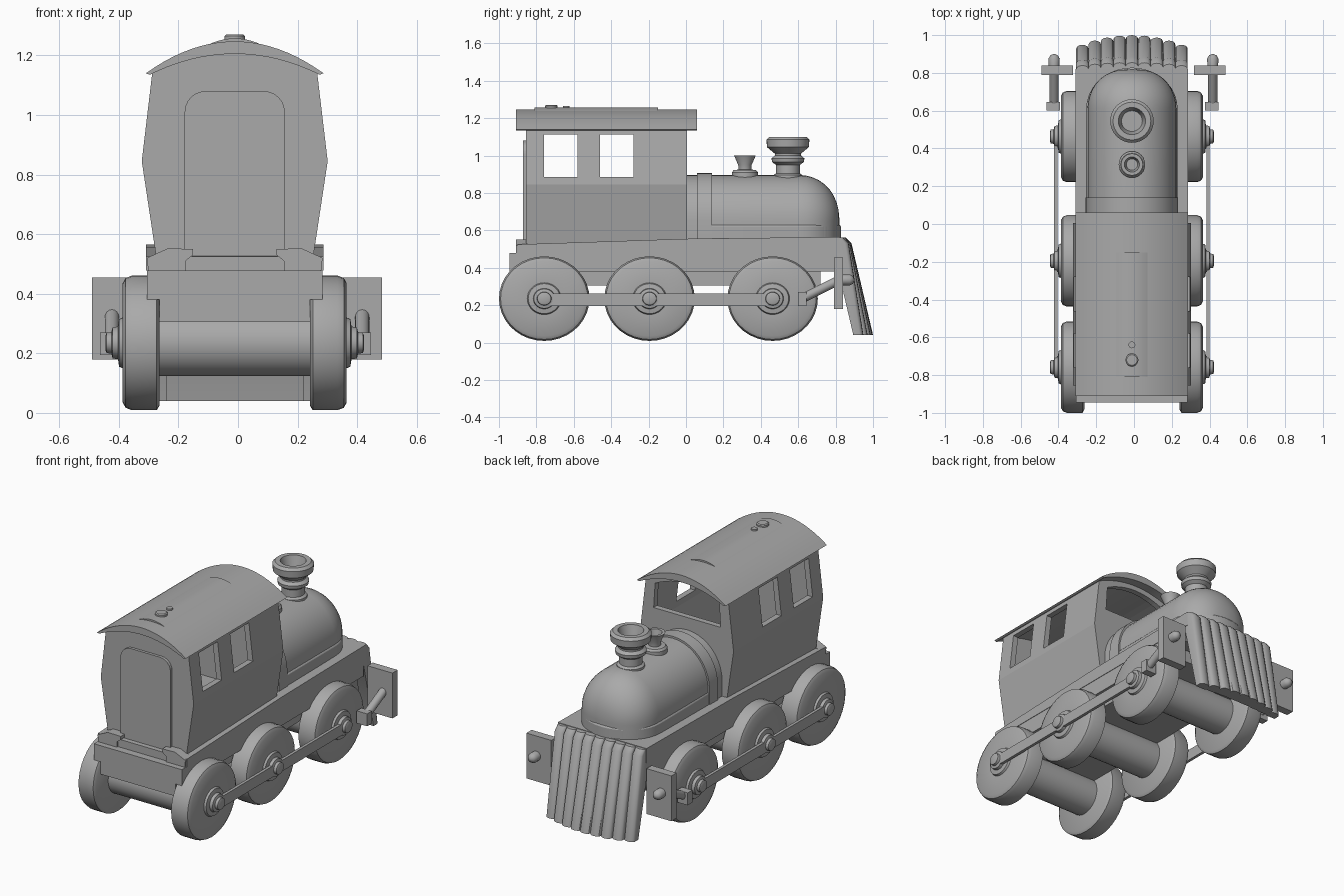
import bpy, bmesh, math
from mathutils import Vector, Matrix

if "Cube" in bpy.data.objects:
    bpy.data.objects.remove(bpy.data.objects["Cube"])

CX = -0.011
grey = bpy.data.materials.new("grey")
grey.diffuse_color = (0.4, 0.4, 0.4, 1)
grey.use_nodes = True
grey.node_tree.nodes["Principled BSDF"].inputs["Base Color"].default_value = grey.diffuse_color


def finish(name, bm, smooth=0, bevel=0):
    bmesh.ops.recalc_face_normals(bm, faces=bm.faces)
    me = bpy.data.meshes.new(name)
    bm.to_mesh(me)
    bm.free()
    me.materials.append(grey)
    ob = bpy.data.objects.new(name, me)
    bpy.context.collection.objects.link(ob)
    bpy.context.view_layer.objects.active = ob
    for o in bpy.context.selected_objects:
        o.select_set(False)
    ob.select_set(True)
    if bevel:
        m = ob.modifiers.new("bevel", 'BEVEL')
        m.width, m.segments, m.limit_method = bevel, 2, 'ANGLE'
    if smooth:
        bpy.ops.object.shade_smooth_by_angle(angle=math.radians(smooth))
    return ob


def loft(name, rings, smooth=0, bevel=0):
    """Skin a list of equal-length rings and cap both ends."""
    bm = bmesh.new()
    vs = [[bm.verts.new(p) for p in r] for r in rings]
    n = len(rings[0])
    for a, b in zip(vs, vs[1:]):
        for i in range(n):
            j = (i + 1) % n
            bm.faces.new((a[i], a[j], b[j], b[i]))
    bm.faces.new(vs[0])
    bm.faces.new(vs[-1])
    return finish(name, bm, smooth, bevel)


def box(name, x0, x1, y0, y1, z0, z1, bevel=0):
    return loft(name, [[(x0, y0, z), (x1, y0, z), (x1, y1, z), (x0, y1, z)]
                       for z in (z0, z1)], bevel=bevel)


def prism_y(name, pts, y0, y1, smooth=0):
    return loft(name, [[(x, y, z) for x, z in pts] for y in (y0, y1)], smooth)


def lathe(name, profile, origin, axis='Z', n=32, smooth=35, stretch=1.0):
    """Revolve (radius, height) pairs about an axis through origin."""
    rings = []
    for r, h in profile:
        ring = []
        for i in range(n):
            a = 2 * math.pi * i / n
            c, s = r * math.cos(a), r * math.sin(a)
            p = {'Z': (c, s, h), 'X': (h, c * stretch, s), 'Y': (c, h, s)}[axis]
            ring.append(Vector(origin) + Vector(p))
        rings.append(ring)
    return loft(name, rings, smooth)


def tube(name, a, b, r):
    a, b = Vector(a), Vector(b)
    q = (b - a).to_track_quat('Z', 'Y')
    rings = [[p + q @ Vector((r * math.cos(t * math.pi / 8), r * math.sin(t * math.pi / 8), 0))
              for t in range(16)] for p in (a, b)]
    return loft(name, rings, 35)


def cut(ob, cutter):
    cutter.hide_render = True
    m = ob.modifiers.new("cut", 'BOOLEAN')
    m.object, m.solver = cutter, 'EXACT'
    bpy.context.view_layer.objects.active = ob
    bpy.ops.object.modifier_apply(modifier="cut")
    bpy.data.objects.remove(cutter)


def arc(w, edge, rise, n=12):
    """Points of a shallow arch from +w to -w."""
    return [(CX + w * (1 - 2 * i / n), edge + rise * (1 - (1 - 2 * i / n) ** 2)) for i in range(n + 1)]


# Chassis
box("chassis_upper", CX - .295, CX + .295, -.945, .80, .38, .478)
box("chassis_lower", CX - .252, CX + .252, -.945, .72, .305, .38)
loft("running_board", [[(CX - w, y, .478), (CX + w, y, .478), (CX + w, y, z), (CX - w, y, z)]
                       for y, z, w in ((-.9, .525, .298), (0, .555, .298), (.82, .565, .298))])

# Cab: hollow shell with window openings
def cab_profile(t, floor):
    side = [(.263 - t, floor), (.312 - t, .845), (.277 - t, 1.14)]
    return ([(CX - x, z) for x, z in side[:2]] + arc(.277 - t, 1.14, .075 - t)[::-1]
            + [(CX + x, z) for x, z in side[1::-1]])

cab = prism_y("cab", cab_profile(0, .52), -.855, .005)
cut(cab, prism_y("cavity", cab_profile(.035, .57), -.82, -.03))
for y0 in (-.76, -.46):
    cut(cab, box("window_cutter", -.6, .6, y0, y0 + .18, .885, 1.112))
front_cut = [(CX + .225, .97), (CX - .225, .97)] + arc(.215, 1.12, .055)[::-1]
cut(cab, prism_y("front_window_cutter", front_cut, -.1, .1))

# Rear door with rounded upper corners
door = [(CX - .168, .48), (CX + .168, .48)]
for sx, a0 in ((1, 0), (-1, 90)):
    door += [(CX + sx * .098 + .07 * math.cos(math.radians(a0 + 15 * k)),
              1.01 + .07 * math.sin(math.radians(a0 + 15 * k))) for k in range(7)]
prism_y("rear_door", door, -.872, -.84)

# Roof with raised strip and small vents
roof = arc(.298, 1.14, .107, 20) + arc(.285, 1.135, .07, 20)[::-1]
prism_y("roof", roof, -.91, .06, 35)
prism_y("roof_strip", arc(.11, 1.225, .032) + [(CX - .11, 1.21), (CX + .11, 1.21)], -.81, -.15, 35)
lathe("roof_vent", [(.034, 1.24), (.034, 1.265), (.028, 1.27)], (CX, -.72, 0))
lathe("roof_vent_small", [(.018, 1.24), (.018, 1.266)], (CX, -.64, 0), n=16)

# Boiler with rounded nose, base lip and collar
def boiler_ring(y, r, top, low, sx=1.0):
    pts = [(CX + r * sx * math.cos(math.pi * i / 20), y, .65 + (top - .65) * math.sin(math.pi * i / 20))
           for i in range(21)]
    return pts + [(CX - r * sx, y, low), (CX + r * sx, y, low)]

rings = [boiler_ring(0, .235, .895, .55)]
for k in range(10):
    a = math.radians(88 * k / 9)
    rings.append(boiler_ring(.61 + .21 * math.sin(a), .235, .65 + .245 * math.cos(a) ** .9, .55,
                             math.cos(a) ** .8))
loft("boiler", rings, 40)
loft("boiler_collar", [boiler_ring(y, .245, .907, .55) for y in (.06, .14)], 40)
lip = [(CX + .242, .06), (CX + .242, .61)]
lip += [(CX + .242 * math.cos(math.radians(a)), .61 + .218 * math.sin(math.radians(a)))
        for a in range(10, 180, 10)]
lip += [(CX - .242, .61), (CX - .242, .06)]
loft("boiler_base", [[(x, y, z) for x, y in lip] for z in (.55, .63)], 40, .01)

# Chimney and bell
lathe("chimney", [(.078, .86), (.078, .895), (.064, .905), (.064, .95), (.085, .965), (.088, .985),
                  (.07, 1.0), (.07, 1.01), (.112, 1.045), (.115, 1.085), (.1, 1.1), (.072, 1.1),
                  (.055, 1.04)], (CX, .545, 0))
lathe("bell", [(.07, .87), (.07, .91), (.06, .922), (.034, .925), (.036, .95), (.058, 1.0),
               (.04, 1.0), (.03, .96)], (CX, .315, 0), n=24)

# Wheels, hubs and axle drums
for y in (-.758, -.195, .463):
    lathe("axle_drum", [(.112, -.26), (.112, .26)], (CX, y, .235), 'X')
    for s in (-1, 1):
        wheel = [(.21, .252), (.226, .262), (.226, .345), (.218, .366), (.2, .376), (.085, .376),
                 (.08, .388), (.055, .392), (.052, .41), (.036, .414), (.034, .43), (.024, .434)]
        lathe("wheel", [(r, h * s) for r, h in wheel], (CX, y, .235), 'X', 36, 35, 1.07)

# Coupling rods
for s in (-1, 1):
    x0, x1 = sorted((CX + s * .394, CX + s * .412))
    box("coupling_rod", x0, x1, -.758, .463, .195, .262)

# Side plates, buffers and linkage at the nose
for s in (-1, 1):
    x0, x1 = sorted((s * .487 - .003, s * .32 - .003))
    box("side_plate", x0, x1, .79, .84, .18, .455)
    xk = s * .42 - .003
    lathe("buffer_knob", [(.028, .83), (.03, .875), (.02, .893), (.004, .9)], (xk, 0, .335), 'Y', 16, 50)
    box("linkage_block", xk - .04, xk + .03, .6, .645, .195, .27)
    tube("linkage_rod", (xk, .62, .235), (xk, .82, .335), .024)

# Rear corner brackets
for s in (-1, 1):
    pts = [(.29, .475), (.295, .52), (.225, .552), (.14, .55), (.14, .53), (.165, .51), (.165, .475)]
    prism_y("rear_bracket", [(CX + s * x, z) for x, z in pts], -.91, -.85)

# Slatted guard: each slat is a rounded strip leaning forward
def bow(x):
    return -.065 * (x / .295) ** 2

box("guard_mount", CX - .27, CX + .27, .70, .80, .42, .52)
n, w = 9, .59 / 9
for i in range(n):
    xc = -.295 + w * (i + .5)
    rings = []
    for z, yf in ((.04, .98), (.53, .865), (.562, .835)):
        front = [(CX + xc + w / 2 * math.cos(math.radians(a)),
                  yf + bow(xc) * (.3 if z > .5 else 1) + .02 * math.sin(math.radians(a)), z) for a in range(0, 181, 30)]
        back = [(CX + xc - w / 2, yf - .07 + bow(xc) * .3, z), (CX + xc + w / 2, yf - .07 + bow(xc) * .3, z)]
        rings.append(front + back)
    loft("guard_slat", rings, 35)
